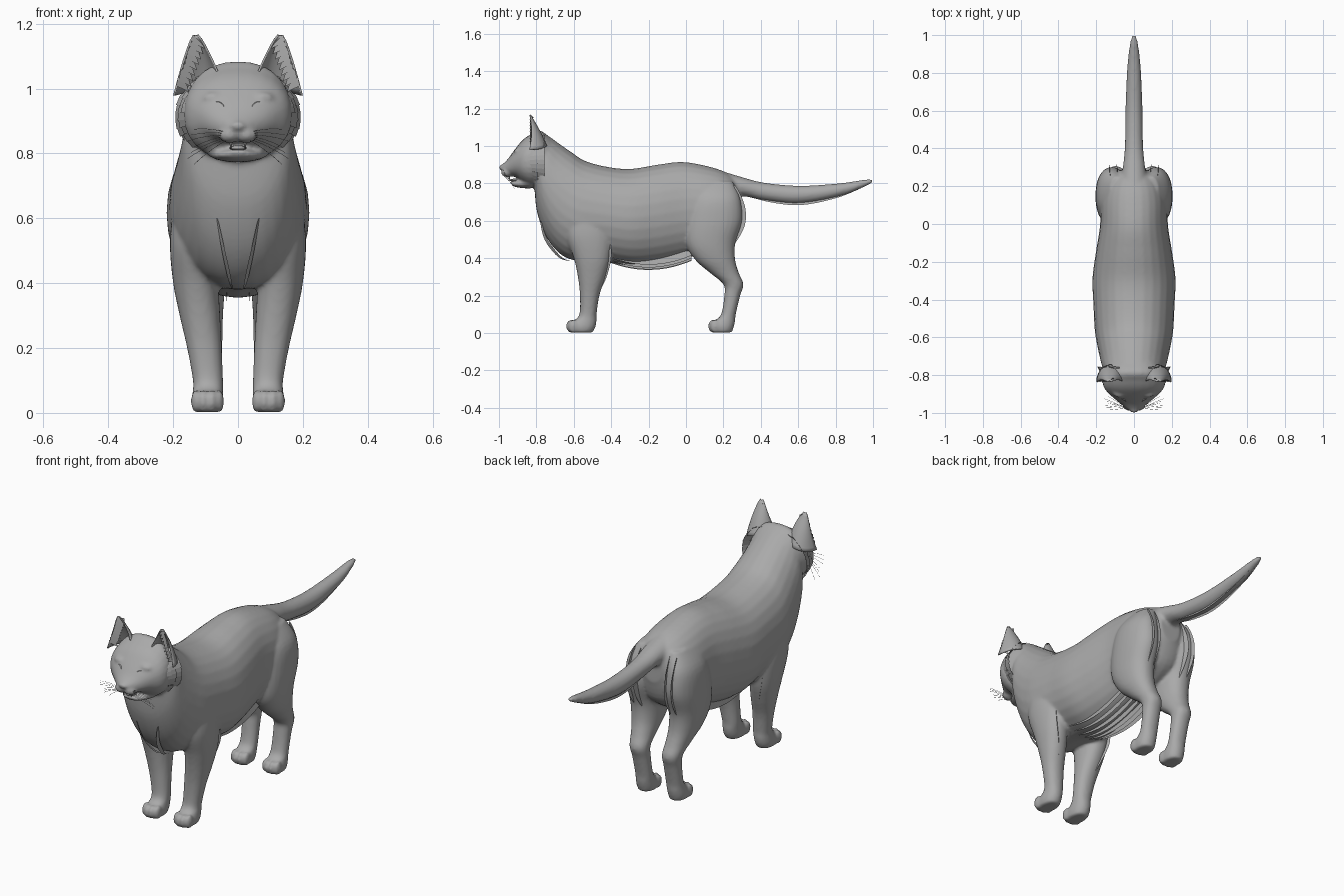
import bpy, bmesh, math, random
from mathutils import Vector, Matrix

if "Cube" in bpy.data.objects:
    bpy.data.objects.remove(bpy.data.objects["Cube"])

random.seed(4)
grey = bpy.data.materials.new("soft grey")
grey.diffuse_color = (0.40, 0.40, 0.40, 1)
grey.use_nodes = True
grey.node_tree.nodes["Principled BSDF"].inputs["Base Color"].default_value = grey.diffuse_color


def make(name, bm, smooth=True, mirror=False):
    me = bpy.data.meshes.new(name)
    bm.to_mesh(me)
    bm.free()
    ob = bpy.data.objects.new(name, me)
    bpy.context.collection.objects.link(ob)
    me.materials.append(grey)
    for p in me.polygons:
        p.use_smooth = smooth
    if mirror:
        ob.modifiers.new("mirror", 'MIRROR')
    return ob


def spline(rows, steps=5):
    """Catmull-Rom through rows of numbers."""
    rows = [Vector(r) for r in rows]
    out = []
    for i in range(len(rows) - 1):
        a, b, c, d = rows[max(i - 1, 0)], rows[i], rows[i + 1], rows[min(i + 2, len(rows) - 1)]
        for s in range(steps):
            t = s / steps
            out.append(0.5 * (2 * b + (c - a) * t + (2 * a - 5 * b + 4 * c - d) * t * t
                              + (3 * b - a - 3 * c + d) * t ** 3))
    return out + [rows[-1]]


def loft(bm, sections, power=2.0, n=28):
    """Closed skin over (centre, half axis, half axis) sections."""
    def se(v):
        return math.copysign(abs(v) ** (2 / power), v)
    rings = []
    for c, a, b in sections:
        rings.append([bm.verts.new(c + a * se(math.cos(k * math.tau / n)) + b * se(math.sin(k * math.tau / n)))
                      for k in range(n)])
    faces = [bm.faces.new(rings[0]), bm.faces.new(rings[-1])]
    for r, s in zip(rings, rings[1:]):
        faces += [bm.faces.new((r[k], r[(k + 1) % n], s[(k + 1) % n], s[k])) for k in range(n)]
    bmesh.ops.recalc_face_normals(bm, faces=faces)


def spine(bm, rows, power=2.0):
    """Rows: top y, top z, bottom y, bottom z, half width."""
    loft(bm, [(Vector((0, (a + c) / 2, (b + d) / 2)), Vector((w, 0, 0)), Vector((0, (a - c) / 2, (b - d) / 2)))
              for a, b, c, d, w in spline(rows)], power)


def leg(bm, rows, side):
    """Rows: z, front y, back y, inner x, outer x."""
    loft(bm, [(Vector((side * (i + o) / 2, (f + b) / 2, z)), Vector(((o - i) / 2, 0, 0)), Vector((0, (b - f) / 2, 0)))
              for z, f, b, i, o in spline(rows)], 2.2)


def ball(bm, c, r):
    bmesh.ops.create_uvsphere(bm, u_segments=20, v_segments=12, radius=1,
                              matrix=Matrix.Translation(c) @ Matrix.Diagonal((*r, 1)))


def strip(bm, one, two):
    """Thin sheet between two rows of points."""
    u = [bm.verts.new(p) for p in one]
    v = [bm.verts.new(p) for p in two]
    for k in range(len(u) - 1):
        bm.faces.new((u[k], u[k + 1], v[k + 1], v[k]))


# Body skin: torso, head, legs and tail fused into one surface
bm = bmesh.new()
spine(bm, [(.29, .81, .29, .64, .06), (.22, .855, .25, .52, .14), (.13, .888, .13, .44, .175),
           (-.016, .914, .0, .40, .18), (-.15, .90, -.15, .365, .202), (-.30, .877, -.28, .355, .22),
           (-.43, .89, -.42, .375, .215), (-.54, .92, -.58, .385, .208), (-.61, .965, -.67, .42, .195),
           (-.675, 1.01, -.745, .51, .18), (-.73, 1.05, -.795, .64, .165), (-.78, 1.08, -.81, .77, .14)], 2.1)
spine(bm, [(-.70, 1.02, -.72, .80, .12), (-.78, 1.083, -.78, .785, .155), (-.83, 1.062, -.83, .78, .167),
           (-.875, 1.03, -.87, .80, .155), (-.92, .975, -.905, .83, .118), (-.955, .927, -.95, .842, .07),
           (-.988, .895, -.98, .858, .03)], 2.25)
spine(bm, [(-.83, .84, -.83, .772, .10), (-.88, .818, -.88, .775, .075), (-.92, .812, -.92, .783, .048),
           (-.938, .812, -.935, .795, .025)])
spine(bm, [(.18, .87, .20, .70, .08), (.29, .836, .30, .73, .06), (.42, .803, .42, .708, .048),
           (.61, .787, .61, .692, .045), (.82, .80, .83, .732, .036), (.95, .819, .955, .782, .022),
           (.996, .822, 1.0, .806, .010)])
front = [(.002, -.62, -.50, .052, .135), (.03, -.63, -.485, .045, .143), (.065, -.60, -.478, .046, .14),
         (.1, -.57, -.478, .046, .139), (.2, -.567, -.463, .05, .157), (.3, -.578, -.43, .055, .18),
         (.4, -.60, -.403, .06, .2), (.52, -.64, -.395, .06, .21), (.64, -.63, -.43, .08, .2)]
hind = [(.002, .14, .245, .052, .135), (.03, .13, .255, .045, .143), (.065, .155, .263, .046, .14),
        (.1, .188, .266, .047, .137), (.2, .205, .29, .048, .14), (.26, .2, .307, .047, .147),
        (.32, .13, .283, .045, .162), (.39, .05, .263, .04, .183), (.48, .0, .264, .035, .198),
        (.6, 0, .3, .03, .204), (.72, .03, .29, .04, .19), (.81, .07, .25, .05, .13)]
for s in (-1, 1):
    leg(bm, front, s)
    leg(bm, hind, s)
    for y in (-.602, .157):                                   # toes
        for k, dx in enumerate((-.036, -.013, .013, .036)):
            ball(bm, (s * (.094 + dx), y - (.012 if k in (1, 2) else 0), .036), (.015, .028, .036))
    ball(bm, (s * .026, -.955, .858), (.036, .034, .026))     # whisker pads
    ball(bm, (s * .075, -.895, .972), (.036, .025, .018))     # brows
ball(bm, (0, -.985, .886), (.022, .016, .014))                # nose
skin = make("body_skin", bm)
m = skin.modifiers.new("fuse", 'REMESH')
m.mode, m.voxel_size, m.use_smooth_shade = 'VOXEL', .0085, True
m = skin.modifiers.new("soften", 'SMOOTH')
m.factor, m.iterations = .5, 5

# Eyes with lids
bm = bmesh.new()
ball(bm, (.066, -.906, .940), (.024, .020, .019))
make("eyes", bm, mirror=True)
bm = bmesh.new()
arc = [k * math.tau / 20 for k in range(21)]
strip(bm, [(.067 + .024 * math.cos(a), -.925 + .014 * math.cos(a), .940 + .019 * math.sin(a)) for a in arc],
      [(.067 + .030 * math.cos(a), -.912 + .016 * math.cos(a), .940 + .024 * math.sin(a)) for a in arc])
make("eyelids", bm, mirror=True)

# Tongue and fangs in the open mouth
bm = bmesh.new()
ball(bm, (0, -.915, .817), (.026, .03, .008))
make("tongue", bm)
bm = bmesh.new()
bmesh.ops.create_cone(bm, segments=8, radius1=.001, radius2=.005, depth=.022,
                      matrix=Matrix.Translation((.022, -.945, .826)))
make("fangs", bm, mirror=True)

# Ears: hollow half cones opening forward
bm = bmesh.new()
rows = []
for i in range(11):
    t = i / 10
    cx, w = .124 + .006 * t, .066 * (1 - t) ** .8 + .004
    rows.append([bm.verts.new((cx + w * math.sin(u * math.pi / 12), -.838 + .012 * math.sin(t * 3)
                               + (.085 * (1 - t) ** 1.3 + .004) * math.cos(u * math.pi / 12),
                               1.0 + .163 * t + .022 * (1 - t) * (-math.sin(u * math.pi / 12))))
                 for u in range(-6, 7)])
for r, q in zip(rows, rows[1:]):
    for k in range(12):
        bm.faces.new((r[k], r[k + 1], q[k + 1], q[k]))
ears = make("ears", bm, mirror=True)
ears.modifiers.new("thickness", 'SOLIDIFY').thickness = .006

# Ear fur: jagged cards on the outer rim, inside and tip
bm = bmesh.new()
for k in range(9):
    t = k / 9
    x, z = .186 - .056 * t, 1.0 + .15 * t
    j = random.uniform(.004, .014)
    strip(bm, [(x - .035, -.815 - .01 * t, z - .01), (x - .025, -.815, z + .022)],
          [(x + j * .6, -.832, z + .008), (x + j * .3, -.836, z + .026)])
make("ear_fur", bm, False, True)

# Cheek ruff: three overlapping rows of cards round the face
bm = bmesh.new()
for y, w, h in ((-.875, .158, .118), (-.845, .170, .133), (-.81, .178, .142)):
    for k in range(13):
        a = math.radians(-52 + 9 * k)
        j = random.uniform(.004, .012)
        def at(ang, grow, dy):
            return ((w + grow) * math.cos(ang), y + dy, .92 + (h + grow) * math.sin(ang))
        strip(bm, [at(a, -.012, -.006), at(a + .15, -.012, -.006)],
              [at(a, .008 + j, .055), at(a + .17, .008 + j * .8, .053)])
make("cheek_ruff", bm, False, True)

# Whiskers
cu = bpy.data.curves.new("whiskers", 'CURVE')
cu.dimensions, cu.bevel_depth, cu.bevel_resolution = '3D', .0007, 0
cu.materials.append(grey)
for s in (-1, 1):
    for k in range(7):
        sp = cu.splines.new('POLY')
        sp.points.add(4)
        for i, p in enumerate(sp.points):
            t = i / 4
            p.co = (s * (.035 + (.10 + .01 * (k % 3)) * t), -.975 + (.012 * k - .01) * t,
                    .865 - .004 * k + (.03 - .014 * k) * t - .02 * t * t, 1)
bpy.context.collection.objects.link(bpy.data.objects.new("whiskers", cu))

# Belly fur: long hanging sheets under the body
bm = bmesh.new()
for x, drop in ((.0, .337), (.035, .340), (.07, .350), (.105, .365)):
    ys = [-.42 + .45 * k / 14 for k in range(15)]
    low = [drop + .045 * ((y + .2) / .22) ** 2 for y in ys]
    strip(bm, [(x * .9, y, z + .05) for y, z in zip(ys, low)], [(x, y, z) for y, z in zip(ys, low)])
make("belly_fur", bm, mirror=True)

# Thin fur fringes: chest, elbows, back of thighs, under the tail
def fringe(name, path, lift):
    bm = bmesh.new()
    pts = [Vector(p) for p in spline(path)]
    n = len(pts) - 1
    strip(bm, pts, [p + Vector(lift) * math.sin(math.pi * (.08 + .88 * i / n)) for i, p in enumerate(pts)])
    make(name, bm, True, True)


fringe("chest_fringe", [(.066, -.775, .60), (.05, -.74, .50), (.03, -.67, .41), (.02, -.62, .385)], (-.012, -.016, -.004))
fringe("elbow_fringe", [(.17, -.42, .53), (.165, -.415, .42), (.13, -.44, .30), (.11, -.468, .22)], (.012, .018, 0))
for x in (.085, .125):
    fringe("thigh_fringe", [(x, .255, .79), (x, .285, .68), (x, .285, .57), (x, .25, .47)], (.008, .032, 0))
fringe("tail_fringe", [(.014, .32, .74), (.016, .45, .712), (.016, .62, .70), (.012, .82, .738), (.006, .96, .79)],
       (.004, 0, -.016))
